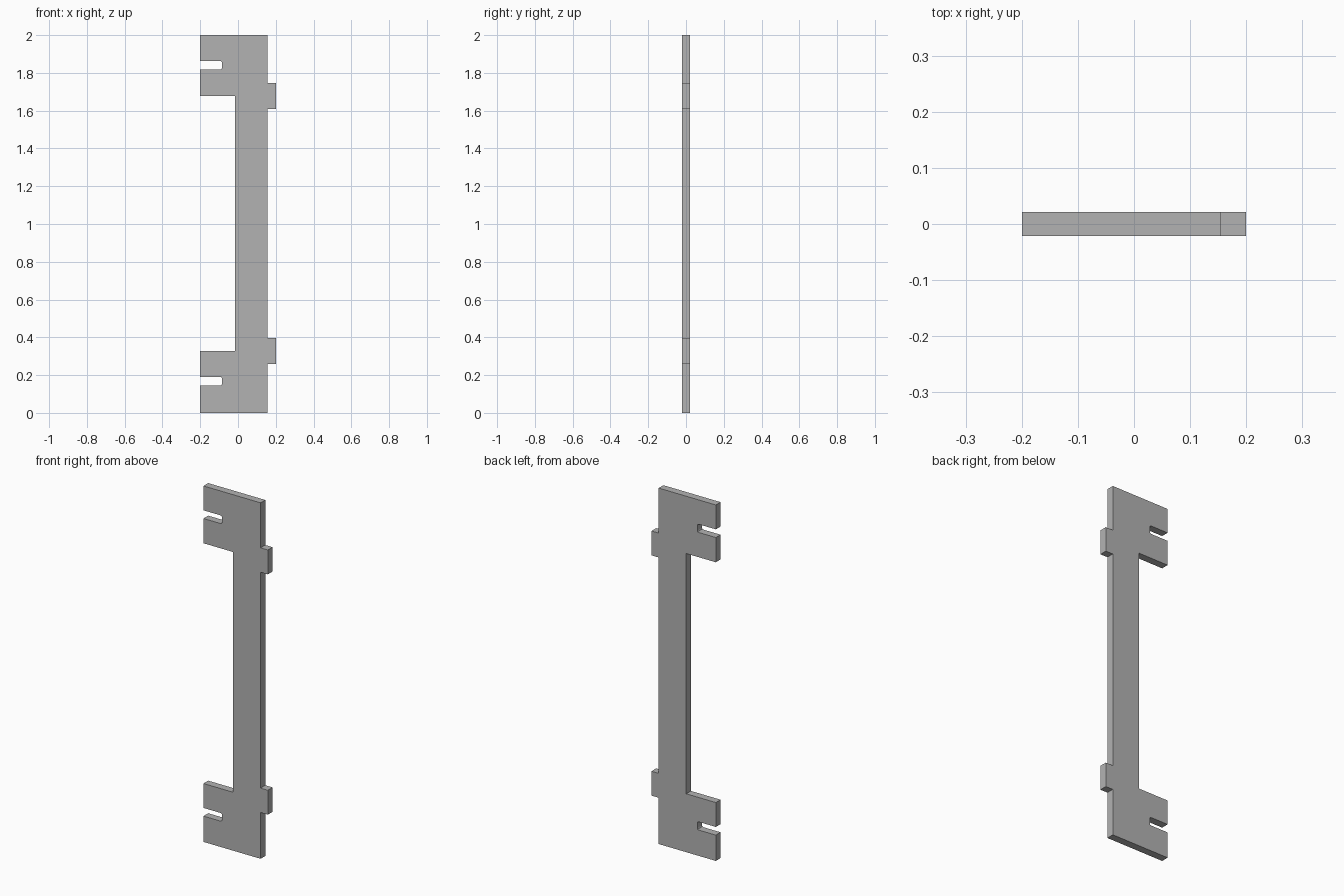
import bpy
import bmesh

cube = bpy.data.objects.get("Cube")
if cube:
    bpy.data.objects.remove(cube, do_unlink=True)

HALF_THICK = 0.021
ARM_X, SPINE_X, EDGE_X, TAB_X = -0.2, -0.016, 0.155, 0.2
SLOT_X, ROUND = -0.085, 0.008

grey = bpy.data.materials.new("plain grey")
grey.use_nodes = True
grey.diffuse_color = (0.45, 0.45, 0.45, 1)
grey.node_tree.nodes["Principled BSDF"].inputs["Base Color"].default_value = (0.45, 0.45, 0.45, 1)


def slot(low, high):
    """Open slot in an arm, with eased inner corners, listed downwards."""
    return [(ARM_X, high), (SLOT_X - ROUND, high),
            (SLOT_X - ROUND * 0.3, high - ROUND * 0.3), (SLOT_X, high - ROUND),
            (SLOT_X, low + ROUND), (SLOT_X - ROUND * 0.3, low + ROUND * 0.3),
            (SLOT_X - ROUND, low), (ARM_X, low)]


def tab(low, high):
    """Square tab on the straight edge, listed upwards."""
    return [(EDGE_X, low), (TAB_X, low), (TAB_X, high), (EDGE_X, high)]


# Outline of the flat bracket: up the straight edge, down the slotted arms
outline = [(ARM_X, 0), (EDGE_X, 0)]
outline += tab(0.26, 0.397) + tab(1.61, 1.747)
outline += [(EDGE_X, 2), (ARM_X, 2)]
outline += slot(1.817, 1.863)
outline += [(ARM_X, 1.678), (SPINE_X, 1.678), (SPINE_X, 0.328), (ARM_X, 0.328)]
outline += slot(0.145, 0.191)

# Extrude the outline to the plate thickness
bm = bmesh.new()
face = bm.faces.new([bm.verts.new((x, -HALF_THICK, z)) for x, z in outline])
extruded = bmesh.ops.extrude_face_region(bm, geom=[face], use_keep_orig=True)
back = [v for v in extruded["geom"] if isinstance(v, bmesh.types.BMVert)]
bmesh.ops.translate(bm, verts=back, vec=(0, 2 * HALF_THICK, 0))
bmesh.ops.recalc_face_normals(bm, faces=bm.faces[:])

mesh = bpy.data.meshes.new("bracket_plate")
bm.to_mesh(mesh)
bm.free()
mesh.materials.append(grey)
plate = bpy.data.objects.new("bracket_plate", mesh)
bpy.context.collection.objects.link(plate)
